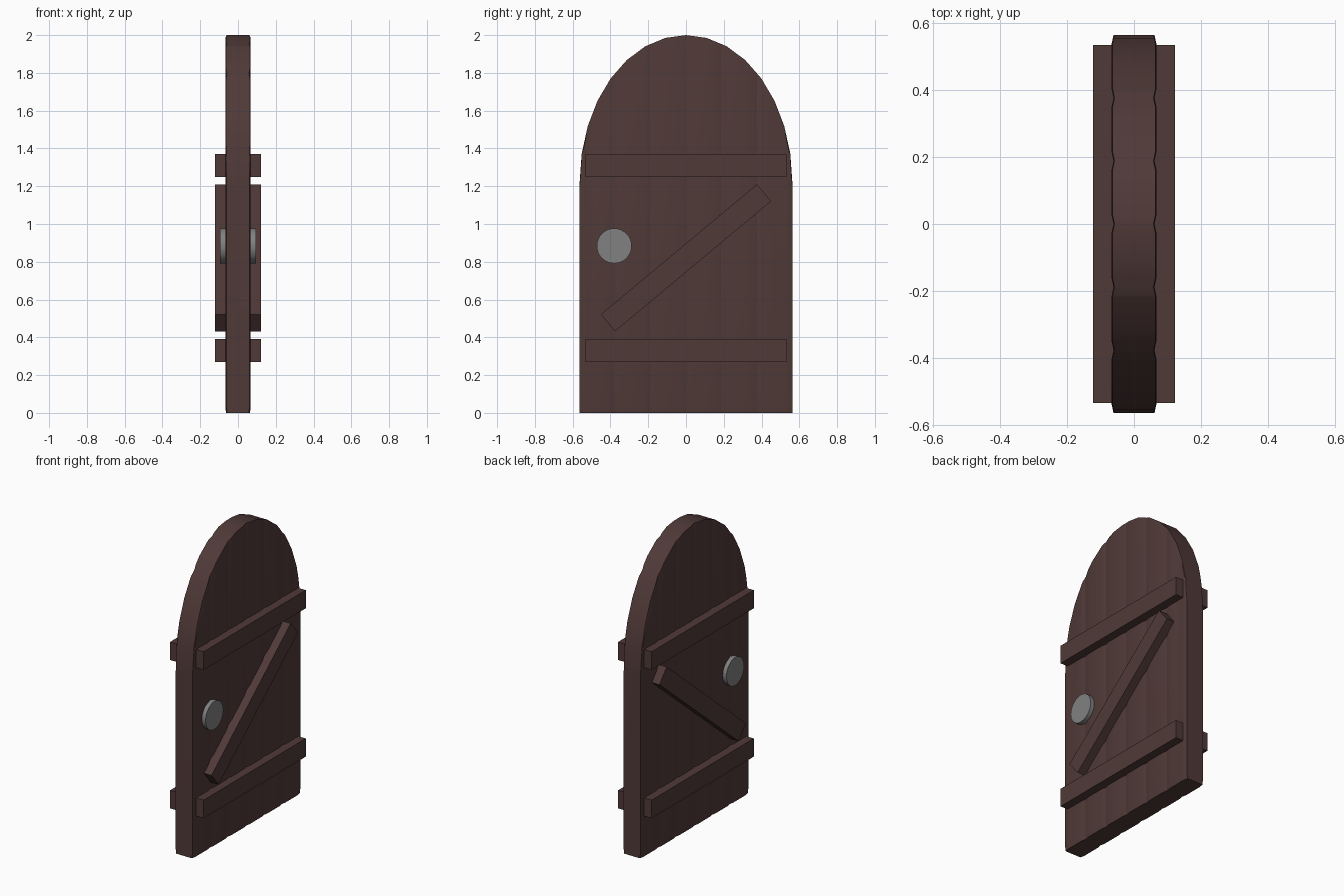
import bpy, bmesh, math
from mathutils import Matrix, Vector

if "Cube" in bpy.data.objects:
    bpy.data.objects.remove(bpy.data.objects["Cube"])

HALF_W, SPRING, TOP = 0.563, 1.22, 2.0
PLANK = HALF_W / 3


def material(name, rgb):
    m = bpy.data.materials.new(name)
    m.diffuse_color = (*rgb, 1)
    m.use_nodes = True
    m.node_tree.nodes["Principled BSDF"].inputs["Base Color"].default_value = m.diffuse_color
    return m


WOOD = material("dark wood", (0.080, 0.042, 0.039))
METAL = material("grey metal", (0.22, 0.22, 0.22))


def finish(bm, name, mat, smooth=None):
    bmesh.ops.recalc_face_normals(bm, faces=bm.faces)
    me = bpy.data.meshes.new(name)
    bm.to_mesh(me)
    bm.free()
    ob = bpy.data.objects.new(name, me)
    bpy.context.collection.objects.link(ob)
    me.materials.append(mat)
    if smooth:
        bpy.ops.object.select_all(action='DESELECT')
        ob.select_set(True)
        bpy.context.view_layer.objects.active = ob
        bpy.ops.object.shade_smooth_by_angle(angle=math.radians(smooth))
    return ob


# Arched outline: sixteen straight segments across the half ellipse
arch = [(HALF_W * math.sin(math.radians(a * 11.25)),
         SPRING + (TOP - SPRING) * math.cos(math.radians(a * 11.25)))
        for a in range(-8, 9)]


def arch_height(y):
    for (y0, z0), (y1, z1) in zip(arch, arch[1:]):
        if y <= y1 + 1e-6:
            return z0 + (z1 - z0) * (y - y0) / (y1 - y0)
    return SPRING


def half_thickness(y):
    # thinner close to each plank joint
    d = abs(y / PLANK - round(y / PLANK)) * PLANK
    return 0.061 + 0.006 * min(d / 0.028, 1)


# Door leaf: columns of vertices following the plank joints and the arch
ys = {round(p[0], 4) for p in arch}
for k in range(-3, 4):
    ys |= {round(k * PLANK + o, 4) for o in (-0.028, 0, 0.028)
           if abs(k * PLANK + o) <= HALF_W + 1e-4}
ys = sorted(ys)
bm = bmesh.new()
rings = []
for y in ys:
    t, top = half_thickness(y), arch_height(y)
    levels = [(t - 0.004, 0), (t, 0.03), (t, top - 0.02), (t - 0.003, top)]
    loop = [(x, z) for x, z in levels] + [(-x, z) for x, z in reversed(levels)]
    rings.append([bm.verts.new((x, y, z)) for x, z in loop])
for a, b in zip(rings, rings[1:]):
    for i in range(8):
        j = (i + 1) % 8
        bm.faces.new((a[i], a[j], b[j], b[i]))
bm.faces.new(rings[0])
bm.faces.new(rings[-1])
finish(bm, "door_leaf", WOOD, 20)


def board(name, side, z, length, height, angle=0):
    bm = bmesh.new()
    bmesh.ops.create_cube(bm, size=1)
    bm.transform(Matrix.Translation((side * 0.086, 0, z))
                 @ Matrix.Rotation(math.radians(angle), 4, 'X')
                 @ Matrix.Diagonal(Vector((0.072, length, height, 1))))
    finish(bm, name, WOOD)


# Boards and round handle plate, repeated on both faces
for side, label in ((1, "right"), (-1, "left")):
    board("upper_batten_" + label, side, 1.31, 1.066, 0.12)
    board("lower_batten_" + label, side, 0.33, 1.066, 0.12)
    board("diagonal_brace_" + label, side, 0.821, 1.076, 0.117, 39.8)
    bm = bmesh.new()
    bmesh.ops.create_cone(bm, cap_ends=True, segments=32,
                          radius1=0.0925, radius2=0.0925, depth=0.04)
    bm.transform(Matrix.Translation((side * 0.074, -0.38, 0.884))
                 @ Matrix.Rotation(math.pi / 2, 4, 'Y'))
    finish(bm, "round_handle_" + label, METAL, 30)
